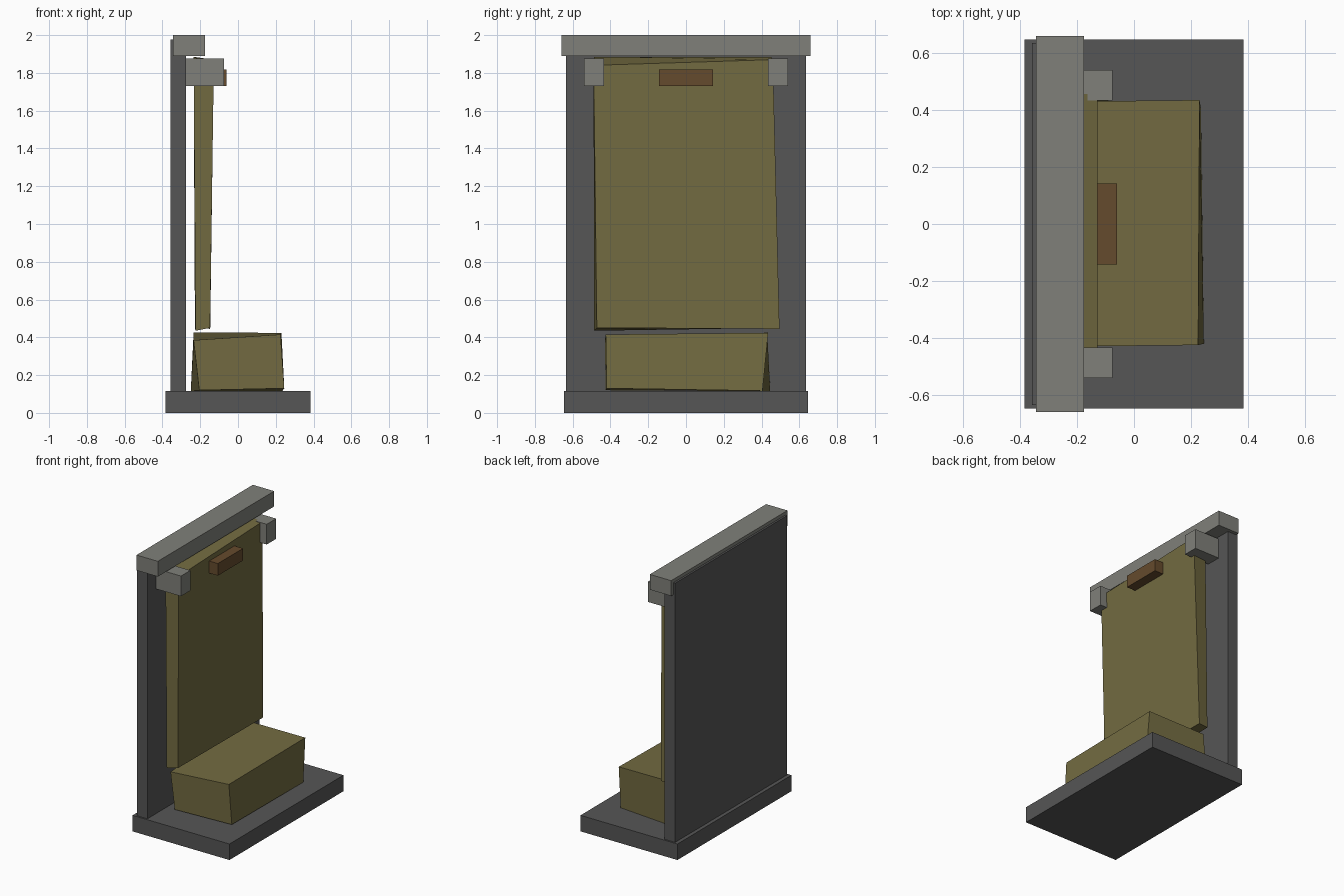
import bpy
import bmesh

if "Cube" in bpy.data.objects:
    bpy.data.objects.remove(bpy.data.objects["Cube"], do_unlink=True)


def material(name, rgb):
    mat = bpy.data.materials.new(name)
    mat.use_nodes = True
    mat.diffuse_color = (*rgb, 1)
    mat.node_tree.nodes["Principled BSDF"].inputs["Base Color"].default_value = (*rgb, 1)
    return mat


charcoal = material("charcoal", (0.092, 0.092, 0.092))
olive = material("olive", (0.171, 0.147, 0.053))
grey = material("warm grey", (0.214, 0.216, 0.193))
brown = material("brown", (0.130, 0.070, 0.026))


def hexahedron(name, bottom, top, mat):
    """Six-sided block from a bottom and a top ring of four corners."""
    bm = bmesh.new()
    low = [bm.verts.new(p) for p in bottom]
    high = [bm.verts.new(p) for p in top]
    bm.faces.new(low[::-1])
    bm.faces.new(high)
    for i in range(4):
        j = (i + 1) % 4
        bm.faces.new((low[i], low[j], high[j], high[i]))
    bmesh.ops.recalc_face_normals(bm, faces=bm.faces)
    mesh = bpy.data.meshes.new(name)
    bm.to_mesh(mesh)
    bm.free()
    mesh.materials.append(mat)
    obj = bpy.data.objects.new(name, mesh)
    bpy.context.collection.objects.link(obj)
    return obj


def box(name, xs, ys, zs, mat):
    ring = [(xs[0], ys[0]), (xs[1], ys[0]), (xs[1], ys[1]), (xs[0], ys[1])]
    return hexahedron(name, [(x, y, zs[0]) for x, y in ring],
                      [(x, y, zs[1]) for x, y in ring], mat)


# Frame: base plate, upright panel and top rail
box("base_plate", (-0.385, 0.385), (-0.647, 0.647), (0, 0.115), charcoal)
box("back_panel", (-0.358, -0.275), (-0.635, 0.635), (0.115, 1.976), charcoal)
box("top_rail", (-0.344, -0.175), (-0.66, 0.66), (1.89, 2), grey)

# Pair of brackets at the upper corners
for side, sign in (("left", 1), ("right", -1)):
    box(side + "_bracket", (-0.275, -0.075),
        sorted((sign * 0.433, sign * 0.54)), (1.73, 1.875), grey)

# Slightly crooked cushions; rings run back right, front right, front left, back left
hexahedron("back_cushion",
           [(-0.225, -0.487, 0.435), (-0.148, -0.472, 0.45),
            (-0.147, 0.495, 0.445), (-0.228, 0.48, 0.45)],
           [(-0.235, -0.487, 1.885), (-0.128, -0.489, 1.84),
            (-0.128, 0.46, 1.87), (-0.235, 0.45, 1.885)], olive)
hexahedron("seat_cushion",
           [(-0.205, -0.425, 0.12), (0.245, -0.42, 0.13),
            (0.235, 0.405, 0.117), (-0.25, 0.446, 0.115)],
           [(-0.235, -0.43, 0.385), (0.225, -0.425, 0.415),
            (0.23, 0.435, 0.424), (-0.235, 0.43, 0.425)], olive)

# Small wooden block on the back cushion
box("wooden_block", (-0.14, -0.06), (-0.143, 0.143), (1.73, 1.817), brown)
